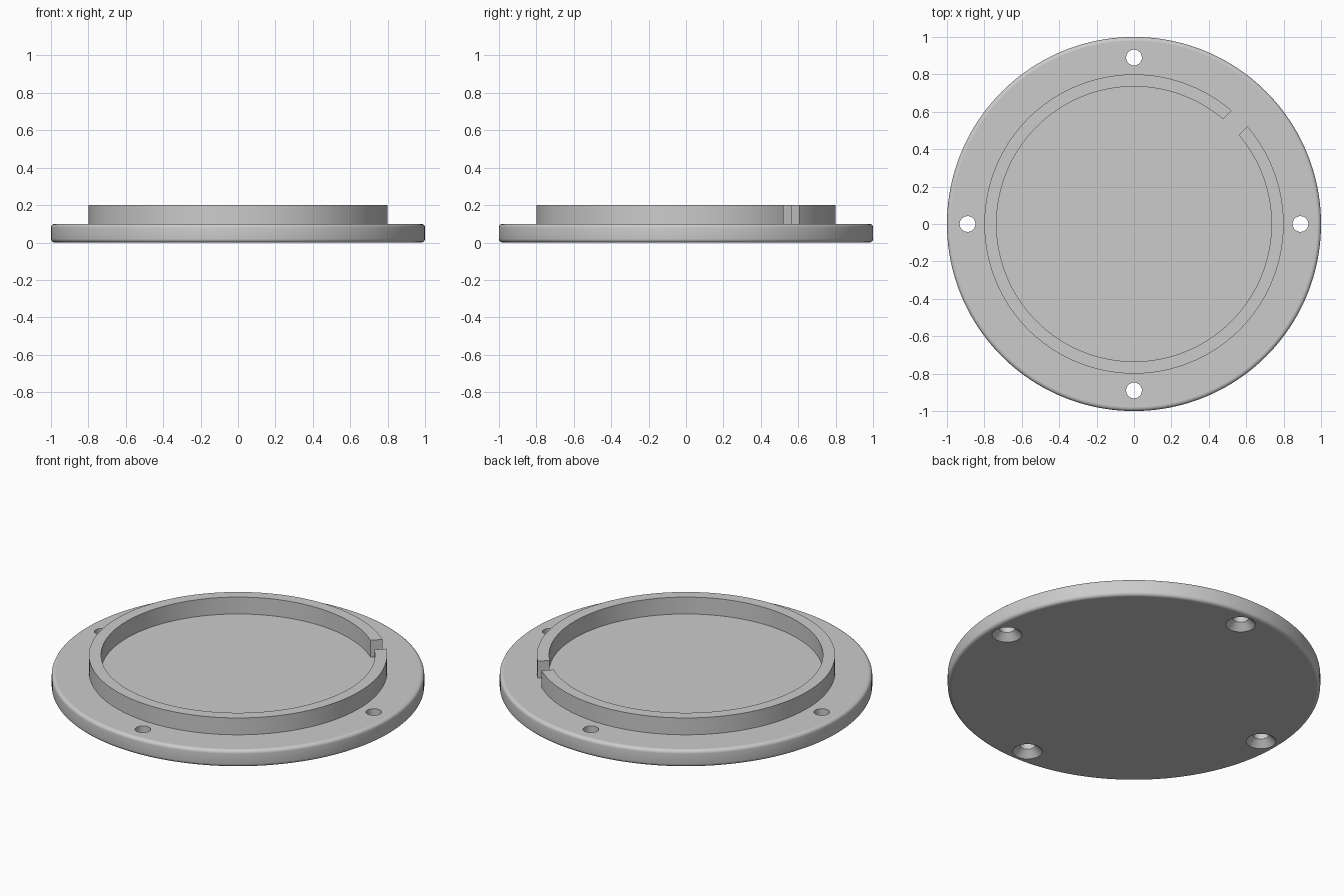
import bpy, bmesh, math
from mathutils import Matrix, Vector

if "Cube" in bpy.data.objects:
    bpy.data.objects.remove(bpy.data.objects["Cube"], do_unlink=True)

grey = bpy.data.materials.new("light grey")
grey.use_nodes = True
colour = (0.6, 0.6, 0.6, 1)
grey.diffuse_color = colour
grey.node_tree.nodes["Principled BSDF"].inputs["Base Color"].default_value = colour


def make(name, bm):
    mesh = bpy.data.meshes.new(name)
    bm.to_mesh(mesh)
    bm.free()
    mesh.materials.append(grey)
    obj = bpy.data.objects.new(name, mesh)
    bpy.context.collection.objects.link(obj)
    return obj


def round_solid(name, r_low, r_top, z0, z1, sides, at=(0, 0), fillet=0):
    """Upright cylinder or cone, with optional filleted rims."""
    bm = bmesh.new()
    bmesh.ops.create_cone(bm, cap_ends=True, segments=sides, radius1=r_low,
                          radius2=r_top, depth=z1 - z0,
                          matrix=Matrix.Translation((*at, (z0 + z1) / 2)))
    if fillet:
        rims = [e for e in bm.edges
                if abs(e.verts[0].co.z - e.verts[1].co.z) < 1e-5]
        bmesh.ops.bevel(bm, geom=rims, offset=fillet, segments=5,
                        profile=0.5, affect='EDGES')
    return make(name, bm)


def combine(target, tool, operation):
    """Apply a boolean and discard the tool."""
    tool.hide_render = True
    mod = target.modifiers.new(operation.title(), 'BOOLEAN')
    mod.operation, mod.object, mod.solver = operation, tool, 'EXACT'
    bpy.context.view_layer.objects.active = target
    bpy.ops.object.modifier_apply(modifier=mod.name)
    bpy.data.objects.remove(tool, do_unlink=True)


# Locating ring with a parallel-sided slot on the diagonal
ring = round_solid("ring", 0.8, 0.8, 0.05, 0.2, 160)
combine(ring, round_solid("bore", 0.735, 0.735, 0, 0.3, 160), 'DIFFERENCE')
bm = bmesh.new()
bmesh.ops.create_cube(bm, size=1, matrix=Matrix.Rotation(math.pi / 4, 4, 'Z')
                      @ Matrix.Translation((0.77, 0, 0.15))
                      @ Matrix.Diagonal((0.3, 0.12, 0.4, 1)))
combine(ring, make("slot", bm), 'DIFFERENCE')

# Filleted round plate carrying the ring
cover = round_solid("cover_plate", 1, 1, 0, 0.1, 160, fillet=0.02)
combine(cover, ring, 'UNION')

# Four screw holes, countersunk from below
for i in range(4):
    a = i * math.pi / 2
    at = (0.89 * math.cos(a), 0.89 * math.sin(a))
    combine(cover, round_solid("hole", 0.042, 0.042, -0.1, 0.2, 40, at),
            'DIFFERENCE')
    combine(cover, round_solid("countersink", 0.09, 0.042, -0.01, 0.038, 40, at),
            'DIFFERENCE')

# Smooth the curved walls, keep level faces flat
bpy.ops.object.select_all(action='DESELECT')
cover.select_set(True)
bpy.context.view_layer.objects.active = cover
bpy.ops.object.shade_smooth_by_angle(angle=math.radians(30))
for face in cover.data.polygons:
    if abs(face.normal.z) > 0.999:
        face.use_smooth = False
